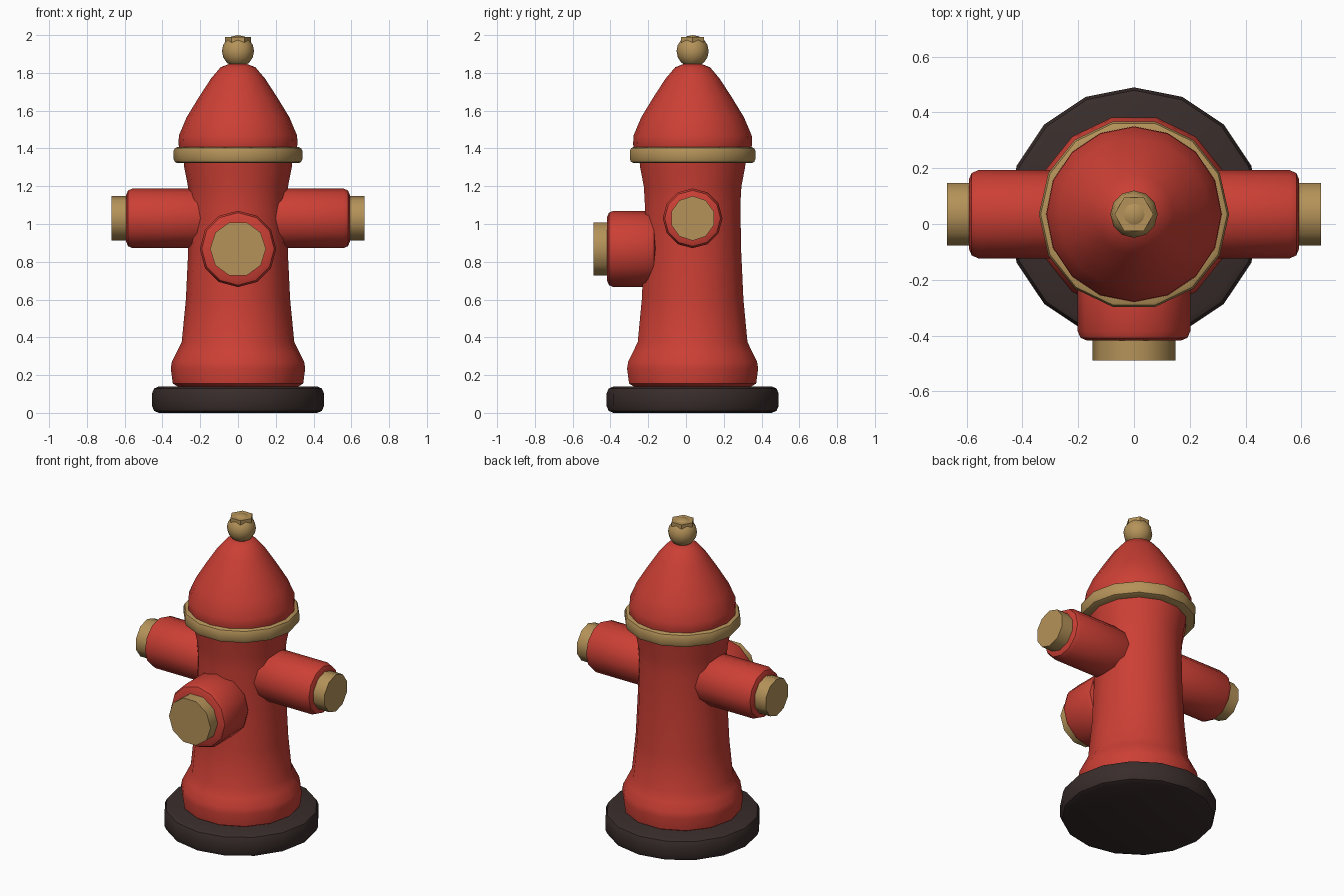
import bpy, math
from mathutils import Matrix, Vector

if "Cube" in bpy.data.objects:
    bpy.data.objects.remove(bpy.data.objects["Cube"])

AXIS_Y = 0.035


def material(name, color):
    m = bpy.data.materials.new(name)
    m.diffuse_color = (*color, 1)
    m.use_nodes = True
    m.node_tree.nodes["Principled BSDF"].inputs["Base Color"].default_value = m.diffuse_color
    return m


RED = material("red_paint", (0.60, 0.05, 0.035))
BRASS = material("brass", (0.46, 0.29, 0.10))
DARK = material("dark_iron", (0.04, 0.026, 0.024))


def lathe(name, profile, sides, mat, origin=(0, AXIS_Y, 0), direction=(0, 0, 1), spin=0.0, angle=40):
    """Capped solid of revolution: profile = (radius, distance along direction)."""
    d = Vector(direction)
    u = Vector((1, 0, 0)) if abs(d.x) < 0.5 else Vector((0, 0, 1))
    v = d.cross(u)
    verts = []
    for r, h in profile:
        for i in range(sides):
            a = 2 * math.pi * i / sides + spin
            verts.append(Vector(origin) + d * h + u * r * math.cos(a) + v * r * math.sin(a))
    faces = []
    for k in range(len(profile) - 1):
        for i in range(sides):
            j = (i + 1) % sides
            a, b = k * sides, (k + 1) * sides
            faces.append((a + i, a + j, b + j, b + i))
    faces.append(tuple(reversed(range(sides))))
    faces.append(tuple(range((len(profile) - 1) * sides, len(profile) * sides)))
    me = bpy.data.meshes.new(name)
    me.from_pydata(verts, [], faces)
    me.materials.append(mat)
    ob = bpy.data.objects.new(name, me)
    bpy.context.collection.objects.link(ob)
    smooth(ob, angle)
    return ob


def smooth(ob, angle):
    bpy.ops.object.select_all(action='DESELECT')
    bpy.context.view_layer.objects.active = ob
    ob.select_set(True)
    bpy.ops.object.shade_smooth_by_angle(angle=math.radians(angle))


def drum(r, h0, h1, b):
    """Profile of a cylinder with rounded rims."""
    c = 0.3 * b
    return [(r - b, h0), (r - c, h0 + c), (r, h0 + b), (r, h1 - b), (r - c, h1 - c), (r - b, h1)]


# ground flange
lathe("base_flange", drum(0.455, 0.0, 0.14, 0.036), 16, DARK)

# barrel with flared foot and neck
lathe("barrel", [(0.31, 0.135), (0.345, 0.155), (0.356, 0.235), (0.35, 0.27), (0.325, 0.32),
                 (0.298, 0.375), (0.276, 0.60), (0.264, 0.85), (0.259, 1.10), (0.265, 1.20),
                 (0.285, 1.30), (0.29, 1.35)], 14, RED)

# collar ring and bonnet
lathe("collar", drum(0.341, 1.322, 1.408, 0.022), 14, BRASS)
lathe("bonnet", [(0.305, 1.38), (0.315, 1.42), (0.313, 1.468), (0.272, 1.565), (0.208, 1.67),
                 (0.143, 1.77), (0.092, 1.83), (0.05, 1.846)], 16, RED)

# top ball and hex nut
bpy.ops.mesh.primitive_uv_sphere_add(segments=12, ring_count=8, radius=0.085,
                                     location=(0, AXIS_Y, 1.915))
ball = bpy.context.object
ball.name = "top_ball"
ball.data.materials.append(BRASS)
smooth(ball, 50)
lathe("top_nut", [(0.07, 1.962), (0.07, 1.99)], 6, BRASS)

# side outlets, one on each side
for name, s in (("right", 1), ("left", -1)):
    o = (0, AXIS_Y, 1.03)
    lathe(name + "_outlet", drum(0.158, 0.15, 0.592, 0.034), 12, RED, o, (s, 0, 0))
    lathe(name + "_cap", [(0.118, 0.55), (0.118, 0.67)], 10, BRASS, o, (s, 0, 0))

# large front outlet
o = (0, 0, 0.868)
lathe("front_outlet", drum(0.202, 0.16, 0.418, 0.034), 12, RED, o, (0, -1, 0))
lathe("front_cap", [(0.148, 0.38), (0.148, 0.49)], 10, BRASS, o, (0, -1, 0))
